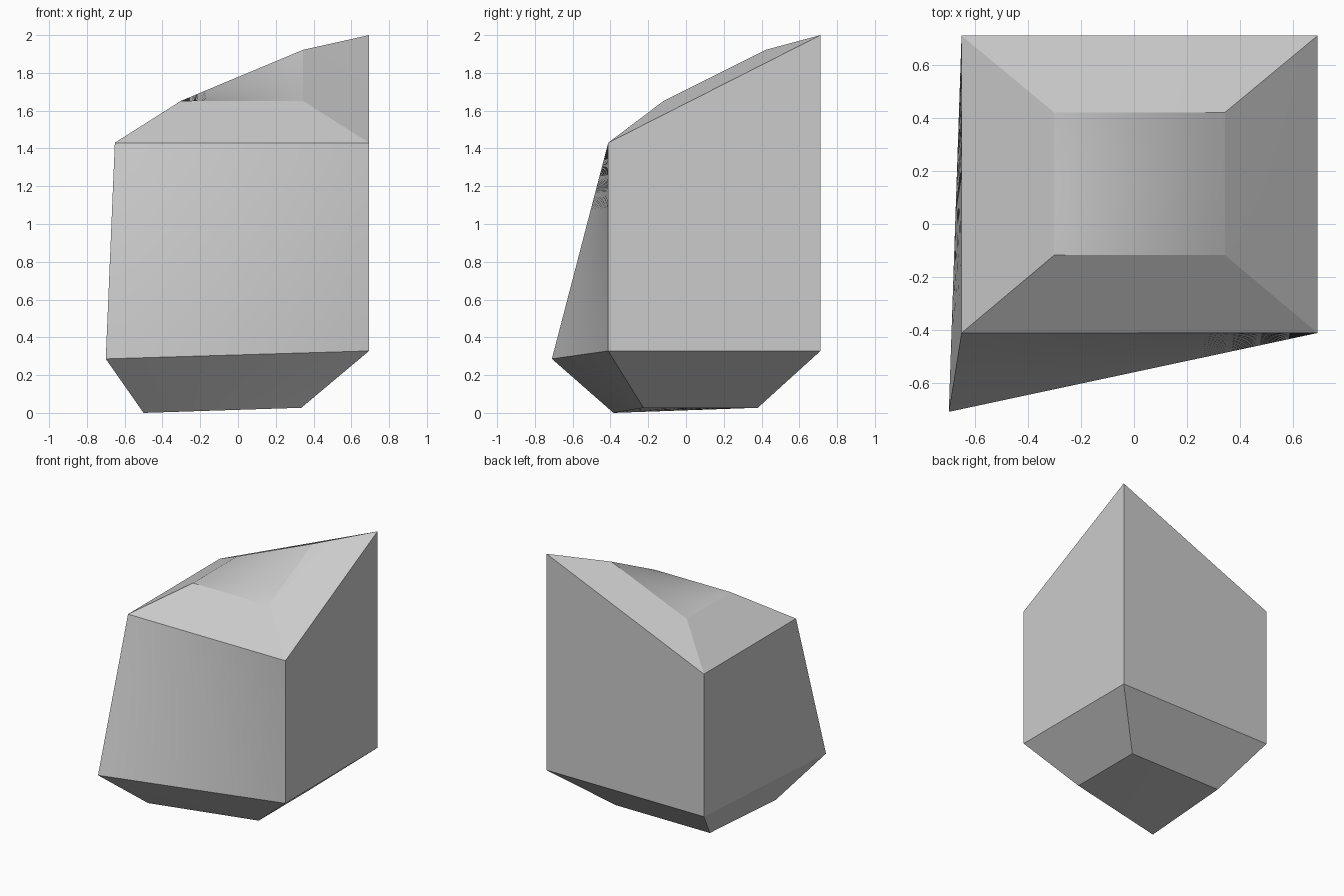
import bpy
import bmesh
from math import radians

default_cube = bpy.data.objects.get("Cube")
if default_cube:
    bpy.data.objects.remove(default_cube, do_unlink=True)

# One plain grey
grey = bpy.data.materials.new("plain_grey")
grey.use_nodes = True
colour = (0.6, 0.6, 0.6, 1.0)
grey.diffuse_color = colour
grey.node_tree.nodes["Principled BSDF"].inputs["Base Color"].default_value = colour


def ring(x0, x1, y0, y1, z):
    """Four corners, counter-clockwise from the front corner at -x."""
    return [[x0, y0, z], [x1, y0, z], [x1, y1, z], [x0, y1, z]]


# Rings from the bottom up, each with one corner pulled out
base = ring(-0.47, 0.335, -0.225, 0.38, 0.027)
base[0] = [-0.50, -0.384, 0.0]

lower = ring(-0.652, 0.694, -0.412, 0.712, 0.328)
lower[0] = [-0.70, -0.71, 0.286]

upper = ring(-0.652, 0.694, -0.412, 0.712, 1.43)
upper[2][2] = 2.0

crown = ring(-0.302, 0.344, -0.118, 0.422, 1.652)
crown[2][2] = 1.922

# Skin the rings with quads and cap both ends
bm = bmesh.new()
rings = [[bm.verts.new(p) for p in r] for r in (base, lower, upper, crown)]
for low, high in zip(rings, rings[1:]):
    for i in range(4):
        j = (i + 1) % 4
        bm.faces.new((low[i], low[j], high[j], high[i]))
bm.faces.new(rings[0][::-1])
bm.faces.new(rings[-1])
bmesh.ops.recalc_face_normals(bm, faces=bm.faces)

# Even grid on every side, so that the twisted sides curve smoothly
bmesh.ops.subdivide_edges(bm, edges=bm.edges[:], cuts=11, use_grid_fill=True)

mesh = bpy.data.meshes.new("faceted_block")
bm.to_mesh(mesh)
bm.free()
mesh.materials.append(grey)
block = bpy.data.objects.new("faceted_block", mesh)
bpy.context.collection.objects.link(block)

bpy.ops.object.select_all(action="DESELECT")
block.select_set(True)
bpy.context.view_layer.objects.active = block
bpy.ops.object.shade_smooth_by_angle(angle=radians(5))
